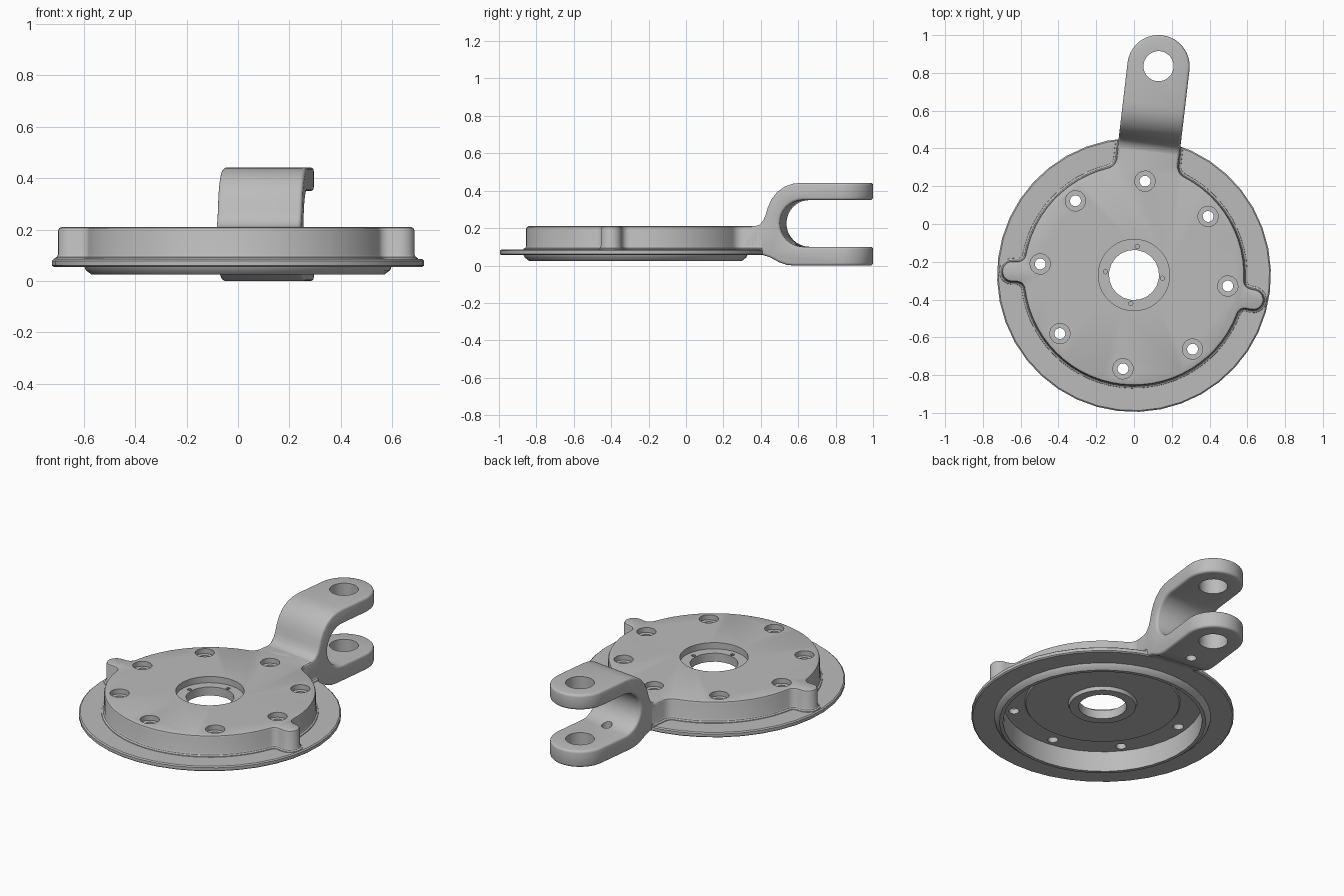
import bpy, bmesh
from math import sin, cos, pi, radians, sqrt, atan2
from mathutils import Matrix, Vector

cube = bpy.data.objects.get("Cube")
if cube:
    bpy.data.objects.remove(cube)

metal = bpy.data.materials.new("grey_metal")
metal.use_nodes = True
grey = (0.5, 0.5, 0.5, 1)
metal.diffuse_color = grey
metal.node_tree.nodes["Principled BSDF"].inputs["Base Color"].default_value = grey

# Parts are built around the disc axis with the arm along +y, then placed
PLACE = Matrix.Translation((0, -0.27, 0)) @ Matrix.Rotation(radians(-6.7), 4, 'Z')
R, ARM_W, EAR_W, EAR_R, EAR_ANGLE = 0.585, 0.165, 0.055, 0.645, -95


def make_object(name, bm):
    bmesh.ops.recalc_face_normals(bm, faces=bm.faces)
    mesh = bpy.data.meshes.new(name)
    bm.to_mesh(mesh)
    bm.free()
    mesh.materials.append(metal)
    obj = bpy.data.objects.new(name, mesh)
    bpy.context.collection.objects.link(obj)
    return obj


def bridge(bm, a, b):
    for i in range(len(a)):
        j = (i + 1) % len(a)
        bm.faces.new((a[i], a[j], b[j], b[i]))


def loft(name, rings):
    """Solid through matching rings of points, capped at both ends."""
    bm = bmesh.new()
    loops = [[bm.verts.new(p) for p in ring] for ring in rings]
    for a, b in zip(loops, loops[1:]):
        bridge(bm, a, b)
    bm.faces.new(loops[0])
    bm.faces.new(loops[-1])
    return make_object(name, bm)


def circle(r, z, n, x=0, y=0):
    return [(x + r * cos(2 * pi * i / n), y + r * sin(2 * pi * i / n), z) for i in range(n)]


def turned(name, profile, n, x=0, y=0):
    return loft(name, [circle(r, z, n, x, y) for r, z in profile])


def arc(cx, cy, r, a0, a1, n):
    return [(cx + r * cos(a0 + (a1 - a0) * i / n), cy + r * sin(a0 + (a1 - a0) * i / n))
            for i in range(n + 1)]


def boolean(obj, cutters, operation='DIFFERENCE'):
    for c in cutters:
        c.hide_render = True
        mod = obj.modifiers.new("cut", 'BOOLEAN')
        mod.operation, mod.object, mod.solver = operation, c, 'EXACT'
    bake(obj)
    for c in cutters:
        bpy.data.objects.remove(c)


def bake(obj):
    bpy.context.view_layer.update()
    deps = bpy.context.evaluated_depsgraph_get()
    mesh = bpy.data.meshes.new_from_object(obj.evaluated_get(deps))
    obj.modifiers.clear()
    obj.data = mesh


def finish(obj):
    obj.data.transform(PLACE)
    bpy.ops.object.select_all(action='DESELECT')
    obj.select_set(True)
    bpy.context.view_layer.objects.active = obj
    bpy.ops.object.shade_smooth_by_angle(angle=radians(32))


def corner(w, f, r):
    """Fillet from a radial wall at x = w onto the circle of radius r."""
    cy = sqrt((r + f) ** 2 - (w + f) ** 2)
    return arc(w + f, cy, f, pi, pi + atan2(cy, w + f), 6)


def turn(points, degrees):
    c, s = cos(radians(degrees)), sin(radians(degrees))
    return [(x * c - y * s, x * s + y * c) for x, y in points]


def rim(p, q, r, n):
    """Points on the circle strictly between p and q, going clockwise."""
    a, b = atan2(p[1], p[0]), atan2(q[1], q[0])
    return arc(0, 0, r, a, b, n)[1:-1]


def cover_outline(o, z):
    """Cover outline grown by o: neck, disc and two ears."""
    r = R + o
    neck = [(ARM_W + o, 0.70)] + corner(ARM_W + o, 0.06 - o, r)
    side = corner(EAR_W + o, 0.04 - o, r)
    tip = arc(0, EAR_R, EAR_W + o, pi, 0, 10)
    ear = turn([(-x, y) for x, y in reversed(side)] + tip + side, EAR_ANGLE)
    half = neck + rim(neck[-1], ear[0], r, 12) + ear
    half += rim(ear[-1], (0, -r), r, 14)
    return [(x, y, z) for x, y in half + [(0, -r)] + [(-x, y) for x, y in reversed(half)]]


# Flange with the stepped locating ring beneath it
flange_profile = [(0.55, 0.025), (0.57, 0.025), (0.592, 0.042), (0.598, 0.055), (0.718, 0.055),
                  (0.725, 0.061), (0.725, 0.079), (0.718, 0.085), (0.55, 0.085)]
bm = bmesh.new()
loops = [[bm.verts.new(p) for p in circle(r, z, 40)] for r, z in flange_profile]
for a, b in zip(loops, loops[1:] + loops[:1]):
    bridge(bm, a, b)
finish(make_object("flange", bm))

# Cover plate with soft foot and rounded top edge
cover = loft("cover_plate", [cover_outline(o, z) for o, z in (
    (0.016, 0.08), (0.014, 0.089), (0.005, 0.094), (0, 0.104),
    (0, 0.196), (-0.004, 0.206), (-0.014, 0.21))])

# Underside recess, centre bore and top counterbore
cutters = [
    turned("recess", [(0.551, 0), (0.551, 0.15), (0.43, 0.15), (0.424, 0.141),
                      (0.19, 0.141), (0.183, 0.12)], 40),
    turned("bore", [(0.133, 0), (0.133, 0.3)], 20),
    turned("counterbore", [(0.189, 0.172), (0.189, 0.3)], 32)]
# Eight counterbored bolt holes and four dowel holes
for i in range(8):
    a = pi / 4 * i
    x, y = 0.5 * cos(a), 0.5 * sin(a)
    cutters.append(turned("bolt_hole", [(0.029, 0.1), (0.029, 0.18), (0.054, 0.18),
                                        (0.054, 0.3)], 16, x, y))
    if i % 2 == 0:
        cutters.append(turned("dowel_hole", [(0.012, 0.14), (0.012, 0.3)], 10,
                              0.152 * cos(a), 0.152 * sin(a)))
boolean(cover, cutters)
finish(cover)

# Forked arm: side profile extruded across, then trimmed to a round end
top = [(0.56, 0.21), (0.66, 0.21), (0.685, 0.218), (0.705, 0.24), (0.718, 0.27), (0.73, 0.31),
       (0.75, 0.355), (0.782, 0.395), (0.825, 0.424), (0.865, 0.437), (0.91, 0.442), (1.4, 0.442)]
slot = [(1.4, 0.35)] + arc(0.92, 0.225, 0.125, pi / 2, 3 * pi / 2, 16) + [(1.4, 0.10)]
under = [(1.4, 0), (0.87, 0), (0.83, 0.004), (0.79, 0.018), (0.74, 0.045), (0.69, 0.06), (0.56, 0.06)]
arm = loft("fork_arm", [[(x, y, z) for y, z in top + slot + under] for x in (-0.3, 0.3)])
plan = [(-ARM_W, 0.5)] + arc(0, 1.113, ARM_W, pi, 0, 20) + [(ARM_W, 0.5)]
trim = loft("arm_plan", [[(x, y, z) for x, y in plan] for z in (-0.1, 0.6)])
boolean(arm, [trim], 'INTERSECT')
bevel = arm.modifiers.new("edges", 'BEVEL')
bevel.width, bevel.segments = 0.014, 3
bevel.limit_method, bevel.angle_limit = 'ANGLE', radians(50)
bake(arm)

# Pin hole through both prongs, drain hole through the lower one
boolean(arm, [turned("pin_hole", [(0.08, -0.1), (0.08, 0.6)], 24, 0, 1.113),
              turned("drain_hole", [(0.03, -0.1), (0.03, 0.2)], 16, 0, 0.89)])
finish(arm)
